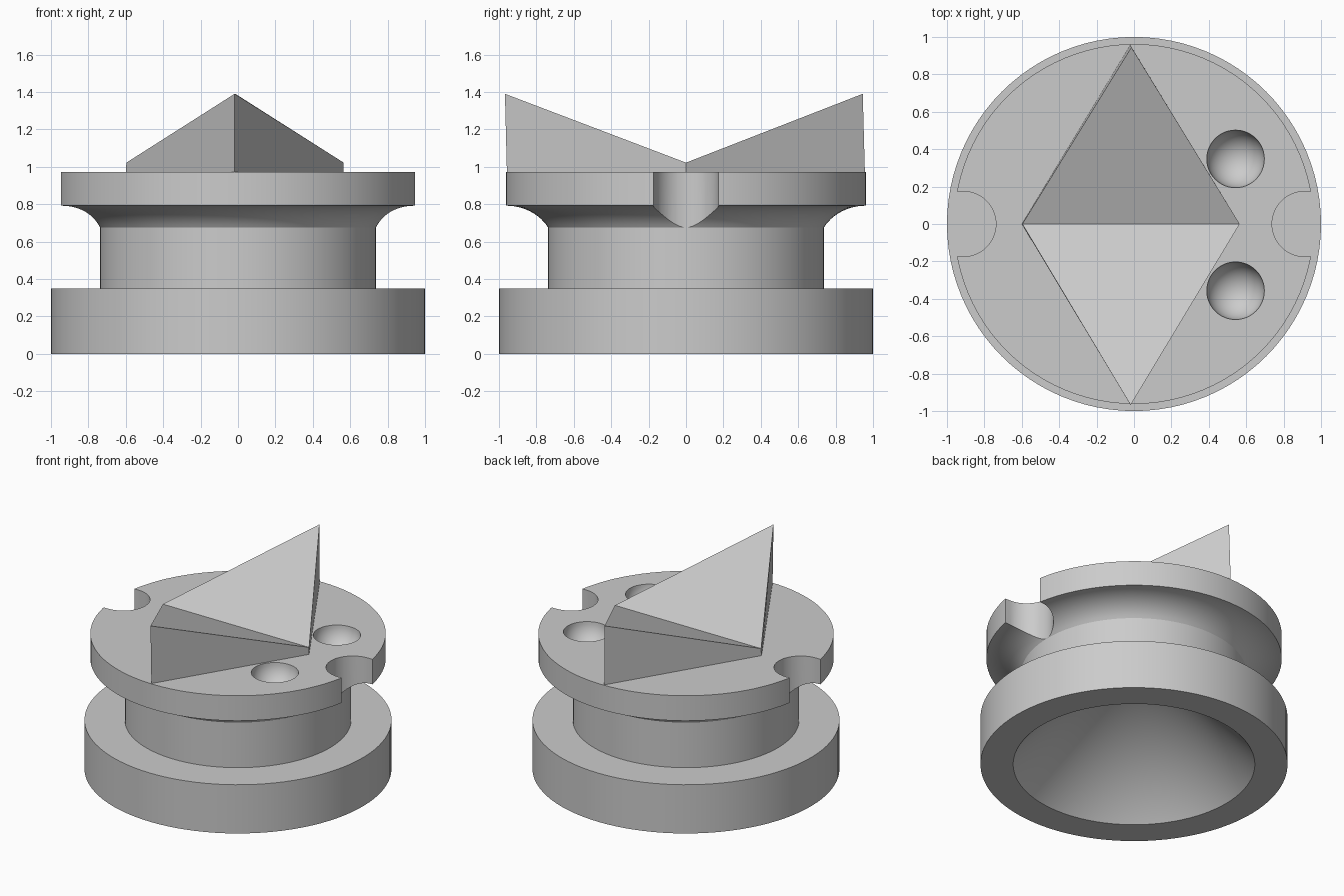
import bpy
import bmesh
from math import sin, cos, pi, radians
from mathutils import Matrix

cube = bpy.data.objects.get("Cube")
if cube:
    bpy.data.objects.remove(cube, do_unlink=True)

grey = bpy.data.materials.new("plain grey")
grey.use_nodes = True
grey.diffuse_color = (0.6, 0.6, 0.6, 1)
grey.node_tree.nodes["Principled BSDF"].inputs["Base Color"].default_value = grey.diffuse_color


def make_object(name, bm):
    bmesh.ops.recalc_face_normals(bm, faces=bm.faces)
    mesh = bpy.data.meshes.new(name)
    bm.to_mesh(mesh)
    bm.free()
    mesh.materials.append(grey)
    obj = bpy.data.objects.new(name, mesh)
    bpy.context.collection.objects.link(obj)
    return obj


def activate(obj):
    bpy.ops.object.select_all(action='DESELECT')
    obj.select_set(True)
    bpy.context.view_layer.objects.active = obj


def cut(target, cutter):
    cutter.hide_render = True
    mod = target.modifiers.new("cut", 'BOOLEAN')
    mod.operation = 'DIFFERENCE'
    mod.solver = 'EXACT'
    mod.object = cutter
    activate(target)
    bpy.ops.object.modifier_apply(modifier=mod.name)
    bpy.data.objects.remove(cutter, do_unlink=True)


# Turned body: conical hollow, wide foot, neck, flare and top disc
HOLLOW, NECK, DISC, TOP = 0.787, 0.737, 0.962, 0.972
profile = [(0, 0.85), (HOLLOW, 0), (1, 0), (1, 0.35), (NECK, 0.35)]
START = radians(28)
wide = (DISC - NECK) / cos(START)
tall = 0.118 / (1 - sin(START))
for i in range(13):
    a = START + (pi / 2 - START) * i / 12
    profile.append((DISC - wide * cos(a), 0.792 - tall * (1 - sin(a))))
profile += [(DISC, TOP), (0, TOP)]

bm = bmesh.new()
verts = [bm.verts.new((r, 0, z)) for r, z in profile]
edges = [bm.edges.new(pair) for pair in zip(verts, verts[1:])]
bmesh.ops.spin(bm, geom=verts + edges, cent=(0, 0, 0), axis=(0, 0, 1),
               angle=2 * pi, steps=96, use_merge=False)
bmesh.ops.remove_doubles(bm, verts=bm.verts, dist=0.0005)
body = make_object("turned_body", bm)

# Rounded notches on both sides of the disc, open outwards
for side in (-1, 1):
    bm = bmesh.new()
    bmesh.ops.create_cone(bm, cap_ends=True, segments=64, radius1=0.174,
                          radius2=0.174, depth=0.5)
    for v in bm.verts:
        if v.co.x * side > 0.001:
            v.co.x += 0.2 * side
        v.co.x += 0.912 * side
        v.co.z += 0.88
    cut(body, make_object("notch_cutter", bm))

# Two round dimples in the top
for y in (-0.357, 0.348):
    bm = bmesh.new()
    bmesh.ops.create_uvsphere(bm, u_segments=48, v_segments=24, radius=0.154,
                              matrix=Matrix.Translation((0.543, y, TOP)))
    cut(body, make_object("dimple_cutter", bm))

activate(body)
bpy.ops.object.shade_smooth_by_angle(angle=radians(30))

# Diamond block whose top forms a valley rising to a front and a back point
bm = bmesh.new()
low = [bm.verts.new((x, y, 0.95)) for x, y in
       ((-0.6, 0), (-0.018, -0.957), (0.565, 0), (-0.02, 0.957))]
high = [bm.verts.new(p) for p in
        ((-0.597, 0, 1.022), (-0.018, -0.968, 1.39), (0.565, 0, 1.022), (-0.014, 0.945, 1.39))]
bm.faces.new(low)
for i in range(4):
    j = (i + 1) % 4
    bm.faces.new((low[i], low[j], high[j], high[i]))
bm.faces.new((high[0], high[1], high[2]))
bm.faces.new((high[2], high[3], high[0]))
make_object("valley_block", bm)
